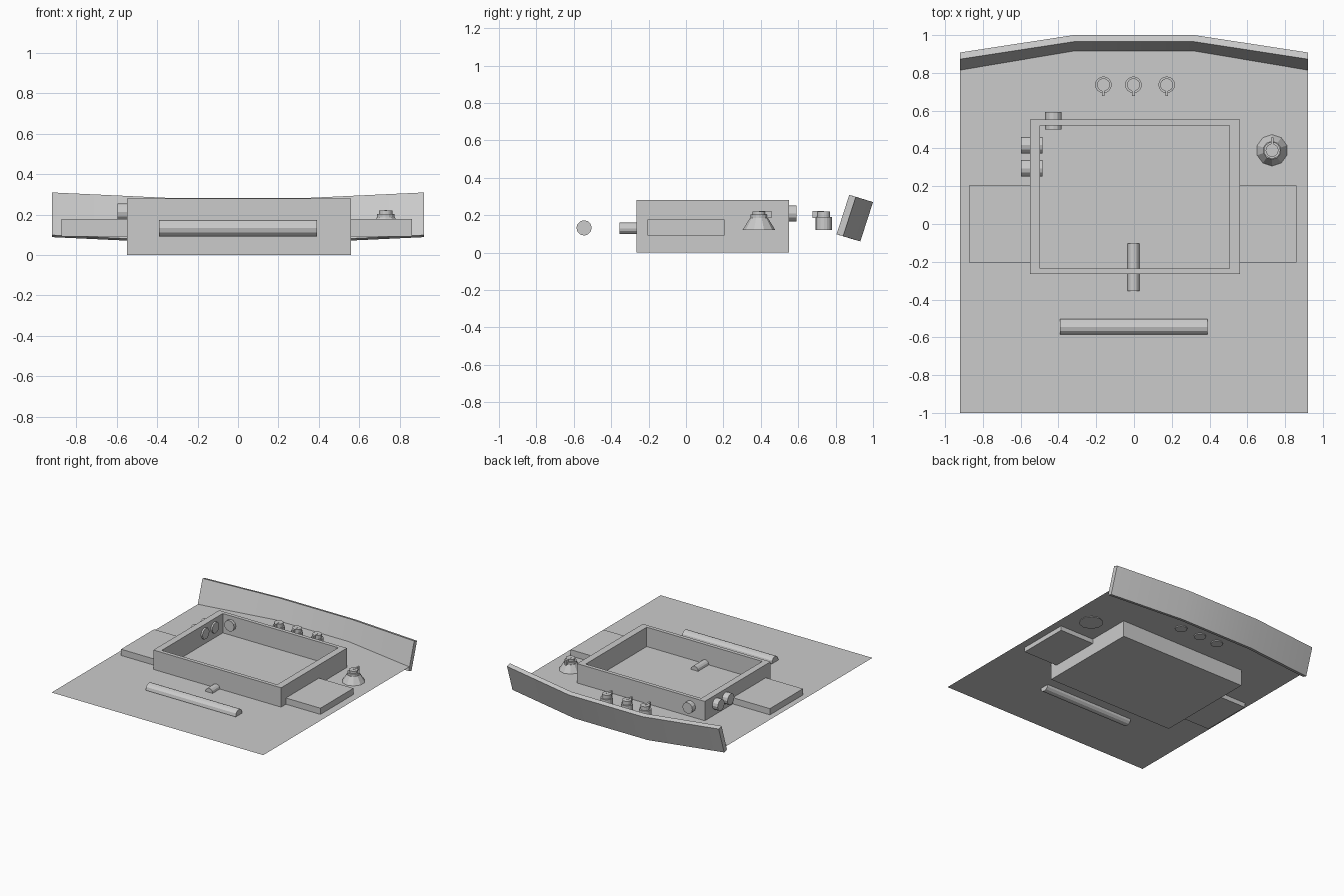
import bpy, bmesh, math
from mathutils import Matrix, Vector

if "Cube" in bpy.data.objects:
    bpy.data.objects.remove(bpy.data.objects["Cube"])

DECK = 0.128


def finish(name, bm):
    bmesh.ops.recalc_face_normals(bm, faces=bm.faces)
    me = bpy.data.meshes.new(name)
    bm.to_mesh(me)
    bm.free()
    ob = bpy.data.objects.new(name, me)
    bpy.context.collection.objects.link(ob)
    return ob


def add_box(bm, lo, hi):
    lo, hi = Vector(lo), Vector(hi)
    m = Matrix.Translation((lo + hi) / 2) @ Matrix.Diagonal((*(hi - lo), 1))
    return bmesh.ops.create_cube(bm, size=1, matrix=m)["verts"]


def box(name, lo, hi):
    bm = bmesh.new()
    add_box(bm, lo, hi)
    return finish(name, bm)


def add_rod(bm, a, b, r1, r2=None, sides=12):
    a, b = Vector(a), Vector(b)
    d = b - a
    m = Matrix.Translation((a + b) / 2) @ d.to_track_quat('Z', 'Y').to_matrix().to_4x4()
    bmesh.ops.create_cone(bm, cap_ends=True, segments=sides, radius1=r1,
                          radius2=r1 if r2 is None else r2, depth=d.length, matrix=m)


def rod(name, a, b, r, sides=12):
    bm = bmesh.new()
    add_rod(bm, a, b, r, sides=sides)
    return finish(name, bm)


# flat deck sheet, its back edge following the bent rear board
bm = bmesh.new()
outline = [(-0.92, -1), (0.92, -1), (0.92, 0.83), (0.32, 0.925), (-0.32, 0.925), (-0.92, 0.83)]
bm.faces.new([bm.verts.new((x, y, DECK)) for x, y in outline])
finish("deck", bm)

# leaning rear board: one cross-section swept through four stations
bm = bmesh.new()
section = [(0.897, 0.07), (0.932, 0.06), (1.0, 0.27), (0.965, 0.281)]
rings = []
for x, dy, dz in [(-0.92, -0.092, 0.028), (-0.32, 0, 0), (0.32, 0, 0), (0.92, -0.092, 0.028)]:
    rings.append([bm.verts.new((x, y + dy, z + dz)) for y, z in section])
for p, q in zip(rings, rings[1:]):
    for i in range(4):
        j = (i + 1) % 4
        bm.faces.new((p[i], p[j], q[j], q[i]))
bm.faces.new(rings[0])
bm.faces.new(rings[-1])
board = finish("rear_board", bm)
bpy.context.view_layer.objects.active = board
board.select_set(True)
bpy.ops.object.shade_smooth_by_angle(angle=math.radians(30))
board.select_set(False)

# open tray body: rim inset from the top, then sunk to the deck
bm = bmesh.new()
add_box(bm, (-0.55, -0.265, 0), (0.56, 0.552, 0.28))
top = max(bm.faces, key=lambda f: f.calc_center_median().z)
bmesh.ops.inset_individual(bm, faces=[top], thickness=0.042)
for v in top.verts:
    v.co.x = -0.498 if v.co.x < 0 else 0.506
hole = bmesh.ops.extrude_face_region(bm, geom=[top])
for v in [g for g in hole["geom"] if isinstance(g, bmesh.types.BMVert)]:
    v.co.z = DECK - 0.008
if top.is_valid:
    bmesh.ops.delete(bm, geom=[top], context='FACES_ONLY')
finish("tray_body", bm)

# side shelves
box("left_shelf", (-0.873, -0.205, 0.092), (-0.55, 0.205, 0.177))
box("right_shelf", (0.56, -0.205, 0.092), (0.86, 0.205, 0.177))

# front rail and the peg through the front wall
rod("front_rail", (-0.392, -0.545, 0.132), (0.39, -0.545, 0.132), 0.041)
rod("front_peg", (-0.003, -0.355, 0.13), (-0.003, -0.102, 0.13), 0.031)

# round knobs passing through the side and back walls
for i, y in enumerate((0.295, 0.417)):
    rod(f"side_knob_{i + 1}", (-0.597, y, 0.212), (-0.485, y, 0.212), 0.043)
rod("back_knob", (-0.427, 0.592, 0.21), (-0.427, 0.50, 0.21), 0.043)

# small dials with pointer fins
for i, x in enumerate((-0.162, -0.003, 0.173)):
    bm = bmesh.new()
    add_rod(bm, (x, 0.737, 0.12), (x, 0.737, 0.19), 0.044, sides=16)
    add_rod(bm, (x, 0.737, 0.188), (x, 0.737, 0.22), 0.034, sides=16)
    add_box(bm, (x - 0.007, 0.677, 0.185), (x + 0.007, 0.737, 0.222))
    finish(f"dial_{i + 1}", bm)

# large conical dial
bm = bmesh.new()
add_rod(bm, (0.731, 0.39, 0.12), (0.731, 0.39, 0.185), 0.088, 0.048, sides=10)
add_rod(bm, (0.731, 0.39, 0.18), (0.731, 0.39, 0.203), 0.044, sides=16)
add_box(bm, (0.724, 0.39, 0.185), (0.738, 0.457, 0.222))
add_rod(bm, (0.731, 0.39, 0.2), (0.731, 0.39, 0.22), 0.034, sides=16)
finish("cone_dial", bm)
